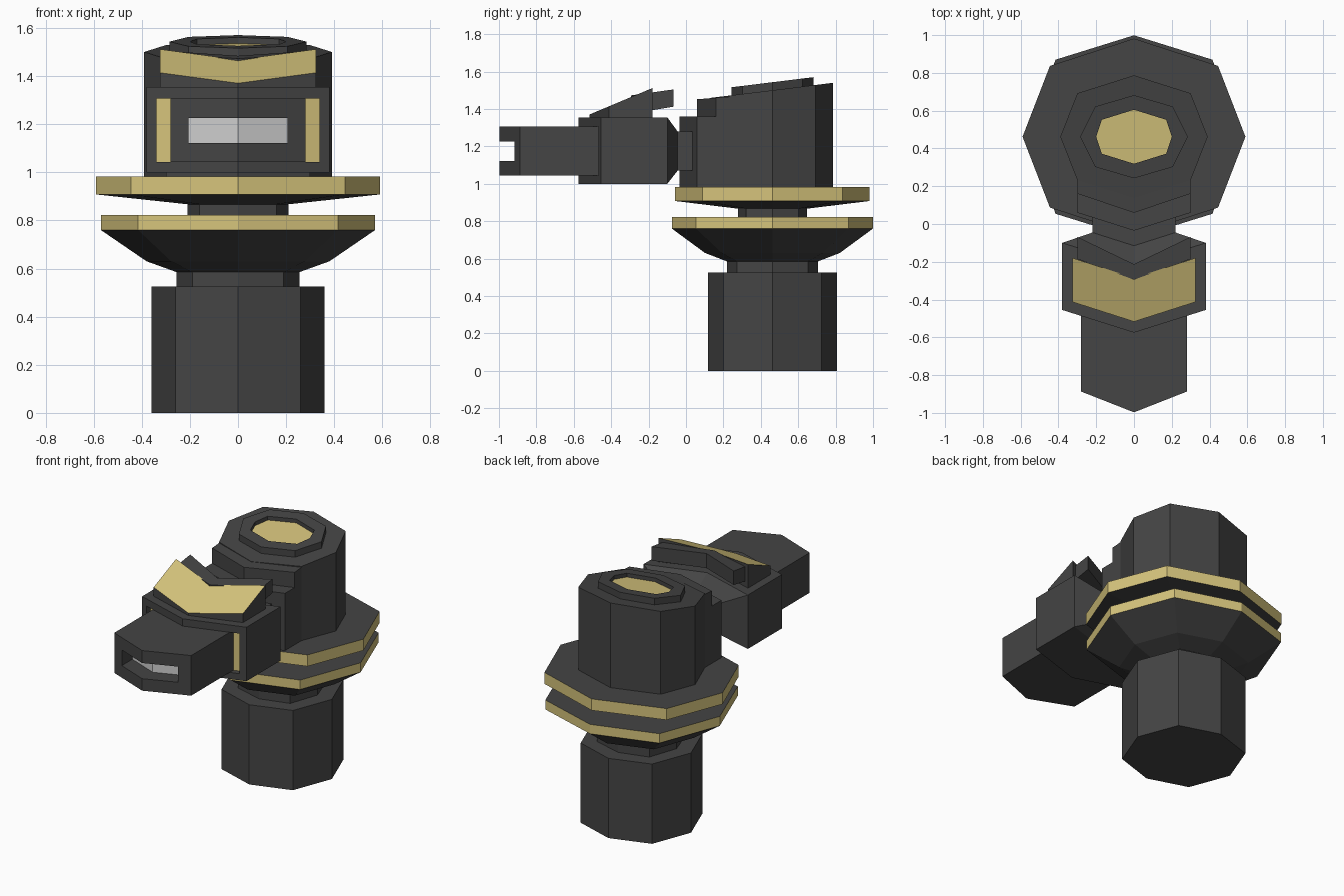
import bpy

old = bpy.data.objects.get("Cube")
if old:
    bpy.data.objects.remove(old, do_unlink=True)

import bmesh


def material(name, colour):
    m = bpy.data.materials.new(name)
    m.use_nodes = True
    m.diffuse_color = (*colour, 1)
    m.node_tree.nodes["Principled BSDF"].inputs["Base Color"].default_value = (*colour, 1)
    return m


DARK = material("dark_grey", (0.058, 0.058, 0.058))
GOLD = material("pale_gold", (0.67, 0.55, 0.2))
GREY = material("light_grey", (0.62, 0.62, 0.62))
CENTRE_Y = 0.462


def loft(name, rings, end_caps, accent=None, rule=None, last_cap_accent=False):
    """Skin a list of closed rings; end_caps lists the index groups that close each end."""
    bm = bmesh.new()
    loops = [[bm.verts.new(p) for p in ring] for ring in rings]
    n = len(loops[0])
    for a, b in zip(loops, loops[1:]):
        for i in range(n):
            j = (i + 1) % n
            bm.faces.new((a[i], a[j], b[j], b[i]))
    for group in end_caps:
        bm.faces.new([loops[0][i] for i in reversed(group)])
        face = bm.faces.new([loops[-1][i] for i in group])
        face.material_index = int(last_cap_accent)
    bmesh.ops.recalc_face_normals(bm, faces=bm.faces)
    bm.normal_update()
    if rule:
        for face in bm.faces:
            face.material_index = int(rule(face))
    mesh = bpy.data.meshes.new(name)
    bm.to_mesh(mesh)
    bm.free()
    mesh.materials.append(DARK)
    if accent:
        mesh.materials.append(accent)
    obj = bpy.data.objects.new(name, mesh)
    bpy.context.scene.collection.objects.link(obj)
    return obj


def octagon(rx, ry, z, mx=None, my=None, slope=0):
    """Eight-sided ring with corners on the axes; mx, my place the diagonal corners."""
    mx = mx or rx * 0.73
    my = my or ry * 0.75
    pts = [(rx, 0), (mx, my), (0, ry), (-mx, my), (-rx, 0), (-mx, -my), (0, -ry), (mx, -my)]
    return [(x, y + CENTRE_Y, z + slope * y) for x, y in pts]


def stack(name, rings, **options):
    return loft(name, rings, [range(8)], **options)


def section(w, y, d, low, high):
    """Upright section bent in plan, its middle d further forward; low and high may depend on y."""
    level = lambda h, yy: h(yy) if callable(h) else h
    plan = [(-w, y), (0, y - d), (w, y)]
    return ([(x, yy, level(low, yy)) for x, yy in plan]
            + [(x, yy, level(high, yy)) for x, yy in reversed(plan)])


def bent_block(name, *sections, **options):
    return loft(name, [section(*s) for s in sections], [(0, 1, 4, 5), (1, 2, 3, 4)], **options)


upright = lambda face: abs(face.normal.z) < 0.3
facing_up = lambda face: face.normal.z > 0.6

# Pedestal and stacked flanges
stack("base_column", [octagon(0.36, 0.345, z, 0.26, 0.262) for z in (0, 0.525)])
stack("base_neck", [octagon(0.255, 0.243, z, 0.19, 0.19) for z in (0.5, 0.6)])
stack("lower_flange", [
    octagon(0.255, 0.243, 0.585, 0.19, 0.19),
    octagon(0.38, 0.36, 0.63),
    octagon(0.57, 0.537, 0.76, 0.415, 0.408),
    octagon(0.57, 0.537, 0.822, 0.415, 0.408)], accent=GOLD, rule=upright)
stack("flange_collar", [octagon(0.21, 0.185, z, 0.16, 0.14) for z in (0.81, 0.88)])
stack("upper_flange", [
    octagon(0.21, 0.185, 0.867, 0.16, 0.14),
    octagon(0.59, 0.52, 0.908, 0.445, 0.375),
    octagon(0.59, 0.52, 0.983, 0.445, 0.375)], accent=GOLD, rule=upright)

# Turret housing with a sloped roof and a stepped front
TILT = 0.123
stack("turret_housing", [
    octagon(0.39, 0.325, 0.97, 0.3, 0.23),
    octagon(0.39, 0.325, 1.5, 0.3, 0.23, TILT)])
bent_block("turret_front", (0.3, 0.3, 0, 0.97, 1.36), (0.3, 0.06, 0.095, 0.97, 1.36))
step_top = lambda y: 1.452 + 0.08 * (y - 0.06)
bent_block("turret_step", (0.3, 0.24, 0, 1.3, step_top), (0.3, 0.16, 0.1, 1.3, step_top))

# Roof hatch with a sunken gold panel
stack("roof_hatch", [
    octagon(0.285, 0.22, 1.48, 0.205, 0.16, TILT),
    octagon(0.285, 0.22, 1.543, 0.205, 0.16, TILT),
    octagon(0.2, 0.143, 1.543, 0.17, 0.09, TILT),
    octagon(0.2, 0.143, 1.518, 0.17, 0.09, TILT)], accent=GOLD, last_cap_accent=True)

# Breech: connector, taper, block, and a recessed gold front
bent_block("breech",
           (0.22, 0.12, 0.02, 1.07, 1.28),
           (0.22, -0.045, 0.07, 1.07, 1.28),
           (0.38, -0.1, 0.12, 1.0, 1.355),
           (0.38, -0.455, 0.12, 1.0, 1.355),
           (0.338, -0.468, 0.107, 1.043, 1.307),
           (0.338, -0.43, 0.107, 1.043, 1.307),
           accent=GOLD, last_cap_accent=True)

# Barrel with a slot muzzle
bent_block("barrel",
           (0.28, -0.4, 0.1, 1.043, 1.307),
           (0.28, -0.887, 0.11, 1.043, 1.307),
           (0.205, -0.916, 0.081, 1.122, 1.225),
           (0.205, -0.806, 0.081, 1.122, 1.225),
           accent=GREY, last_cap_accent=True)

# Sight on top of the breech
wedge_top = lambda y: 1.37 + 0.42 * (y + 0.517)
bent_block("sight_wedge",
           (0.325, -0.18, 0.105, 1.345, wedge_top),
           (0.325, -0.413, 0.104, 1.345, wedge_top),
           accent=GOLD, rule=facing_up)
bar_top = lambda y: 1.504 + 0.14 * (y + 0.07)
bar_bottom = lambda y: 1.412 + 0.17 * (y + 0.07)
bent_block("sight_bar",
           (0.3, -0.068, 0.145, bar_bottom, bar_top),
           (0.3, -0.185, 0.11, bar_bottom, bar_top))
